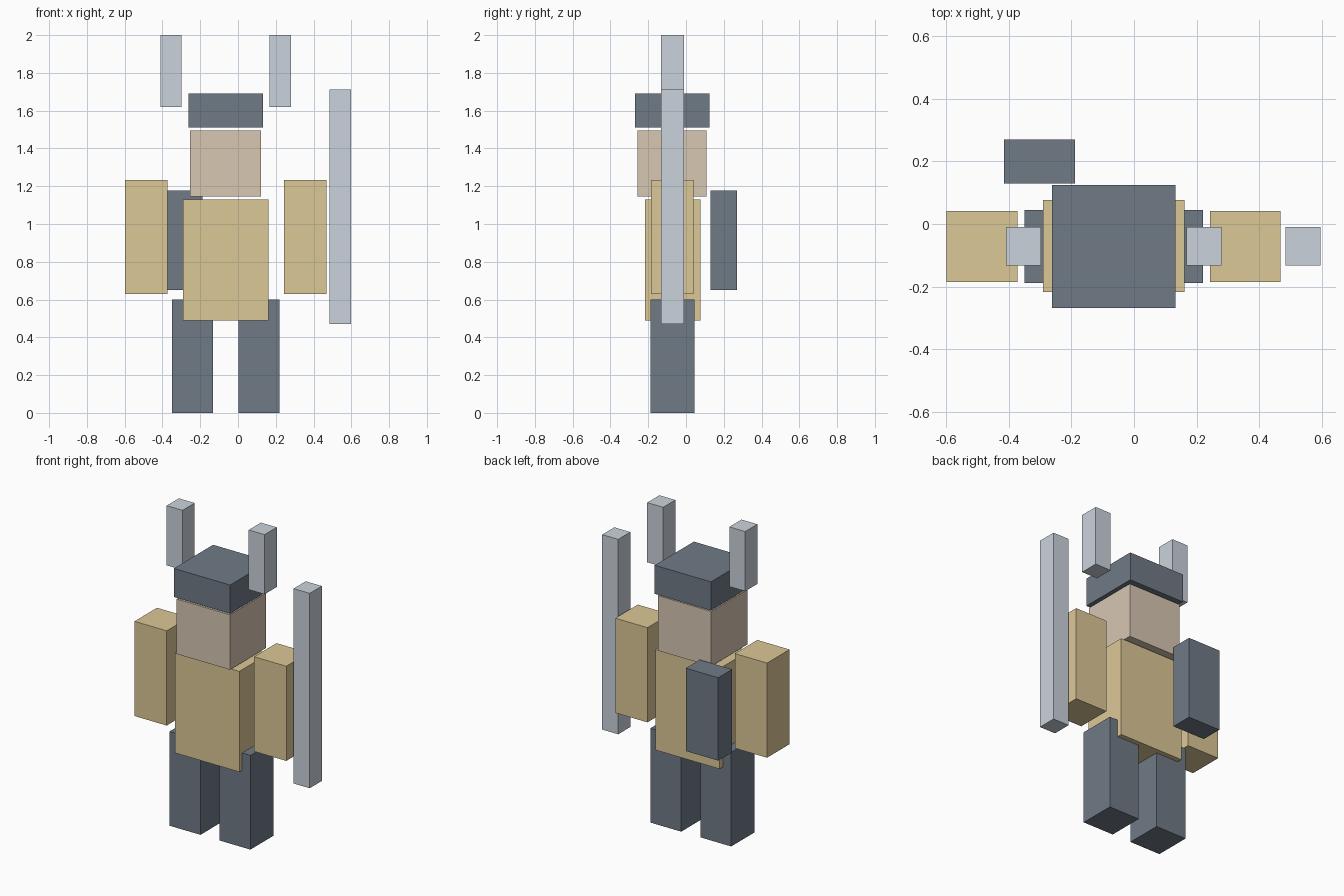
import bpy
import bmesh

if "Cube" in bpy.data.objects:
    bpy.data.objects.remove(bpy.data.objects["Cube"])

CX, CY = -0.065, -0.07  # centre line of the figure


def material(name, rgb):
    m = bpy.data.materials.new(name)
    m.diffuse_color = (*rgb, 1)
    m.use_nodes = True
    m.node_tree.nodes["Principled BSDF"].inputs["Base Color"].default_value = m.diffuse_color
    return m


steel = material("dark_steel", (0.16, 0.195, 0.24))
tunic = material("tunic_gold", (0.72, 0.58, 0.31))
skin = material("skin", (0.69, 0.57, 0.45))
pale = material("pale_metal", (0.59, 0.65, 0.71))


def box(name, x, y, z0, z1, width, depth, mat):
    """Box centred on x, y and spanning z0 to z1."""
    bm = bmesh.new()
    bmesh.ops.create_cube(bm, size=1)
    bmesh.ops.scale(bm, vec=(width, depth, z1 - z0), verts=bm.verts)
    mesh = bpy.data.meshes.new(name)
    bm.to_mesh(mesh)
    bm.free()
    mesh.materials.append(mat)
    ob = bpy.data.objects.new(name, mesh)
    ob.location = (x, y, (z0 + z1) / 2)
    bpy.context.collection.objects.link(ob)


# Torso, head and helmet stacked on the centre line
box("torso", CX, CY, 0.49, 1.13, 0.453, 0.295, tunic)
box("head", CX, CY - 0.004, 1.145, 1.495, 0.376, 0.365, skin)
box("helmet", CX, CY - 0.002, 1.51, 1.692, 0.396, 0.394, steel)

# Mirrored limbs and helmet horns
for side, s in (("left", -1), ("right", 1)):
    box(side + "_leg", CX + s * 0.176, CY - 0.002, 0, 0.60, 0.218, 0.234, steel)
    box(side + "_arm", CX + s * 0.421, CY - 0.002, 0.63, 1.233, 0.227, 0.226, tunic)
    box(side + "_horn", CX + s * 0.289, CY - 0.001, 1.62, 2.0, 0.112, 0.122, pale)

# Blade beside the right arm, pack slung behind the left shoulder
box("blade", 0.541, CY - 0.001, 0.47, 1.711, 0.113, 0.122, pale)
box("back_pack", -0.302, 0.2, 0.65, 1.178, 0.228, 0.14, steel)
